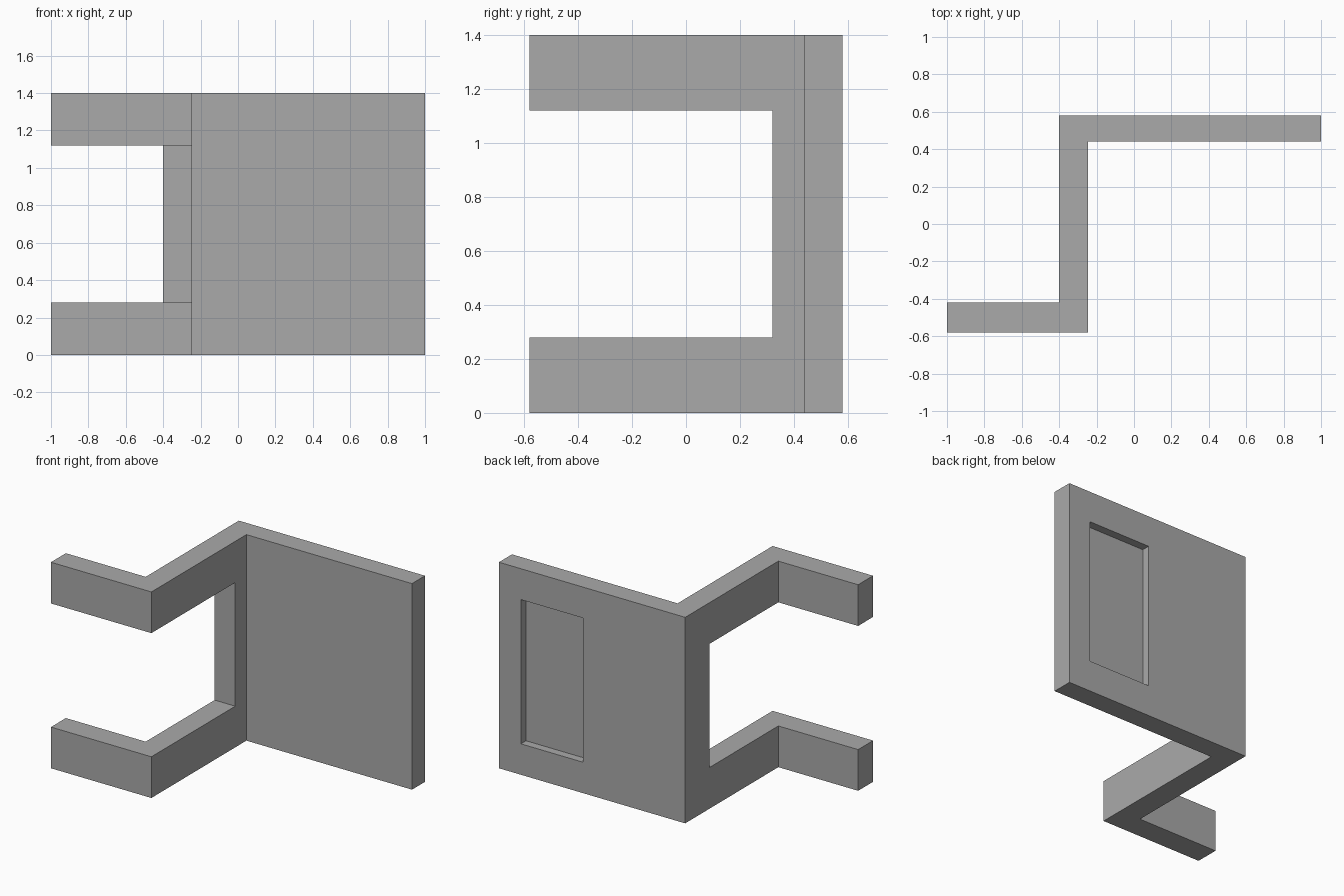
import bpy
import bmesh
import math
from mathutils import Vector

cube = bpy.data.objects.get("Cube")
if cube:
    bpy.data.objects.remove(cube, do_unlink=True)

HEIGHT = 1.4
ARM = 0.28

# Single flat material
grey = bpy.data.materials.new("plain grey")
grey.use_nodes = True
colour = (0.4, 0.4, 0.4, 1)
grey.diffuse_color = colour
grey.node_tree.nodes["Principled BSDF"].inputs["Base Color"].default_value = colour


def link(name, bm):
    bmesh.ops.recalc_face_normals(bm, faces=bm.faces)
    mesh = bpy.data.meshes.new(name)
    bm.to_mesh(mesh)
    bm.free()
    mesh.materials.append(grey)
    obj = bpy.data.objects.new(name, mesh)
    bpy.context.collection.objects.link(obj)
    return obj


def box(name, low, high):
    bm = bmesh.new()
    bmesh.ops.create_cube(bm, size=1)
    low, high = Vector(low), Vector(high)
    for v in bm.verts:
        v.co = (low + high) / 2 + v.co * (high - low)
    return link(name, bm)


def cut(target, cutter):
    mod = target.modifiers.new(cutter.name, "BOOLEAN")
    mod.operation = "DIFFERENCE"
    mod.solver = "EXACT"
    mod.object = cutter
    cutter.hide_render = True
    cutter.hide_set(True)


# Stepped bracket: plan profile raised to full height
profile = [(-1, -0.58), (-0.245, -0.58), (-0.245, 0.44), (1, 0.44),
           (1, 0.58), (-0.4, 0.58), (-0.4, -0.42), (-1, -0.42)]
bm = bmesh.new()
base = bm.faces.new([bm.verts.new((x, y, 0)) for x, y in profile])
raised = bmesh.ops.extrude_face_region(bm, geom=[base])["geom"]
for v in raised:
    if isinstance(v, bmesh.types.BMVert):
        v.co.z = HEIGHT
bracket = link("bracket", bm)

# Window that splits the front into two arms
cut(bracket, box("arm_gap_cutter", (-1.2, -0.8, ARM), (-0.1, 0.32, HEIGHT - ARM)))

# Shallow rectangular pocket in the back of the plate
cut(bracket, box("pocket_cutter", (0.37, 0.525, 0.21), (0.835, 0.7, HEIGHT - 0.21)))

# Screw hole through each arm
for name, z in (("lower", ARM / 2), ("upper", HEIGHT - ARM / 2)):
    bm = bmesh.new()
    bmesh.ops.create_cone(bm, cap_ends=True, segments=40, radius1=0.04,
                          radius2=0.04, depth=0.4)
    for v in bm.verts:
        v.co = Vector((v.co.x - 0.8, v.co.z - 0.5, v.co.y + z))
    cut(bracket, link(name + "_hole_cutter", bm))

# Bake the cuts, drop the cutters and smooth the hole walls
bpy.ops.object.select_all(action="DESELECT")
bracket.select_set(True)
bpy.context.view_layer.objects.active = bracket
for mod in list(bracket.modifiers):
    cutter = mod.object
    bpy.ops.object.modifier_apply(modifier=mod.name)
    bpy.data.objects.remove(cutter, do_unlink=True)
bpy.ops.object.shade_smooth_by_angle(angle=math.radians(30))
